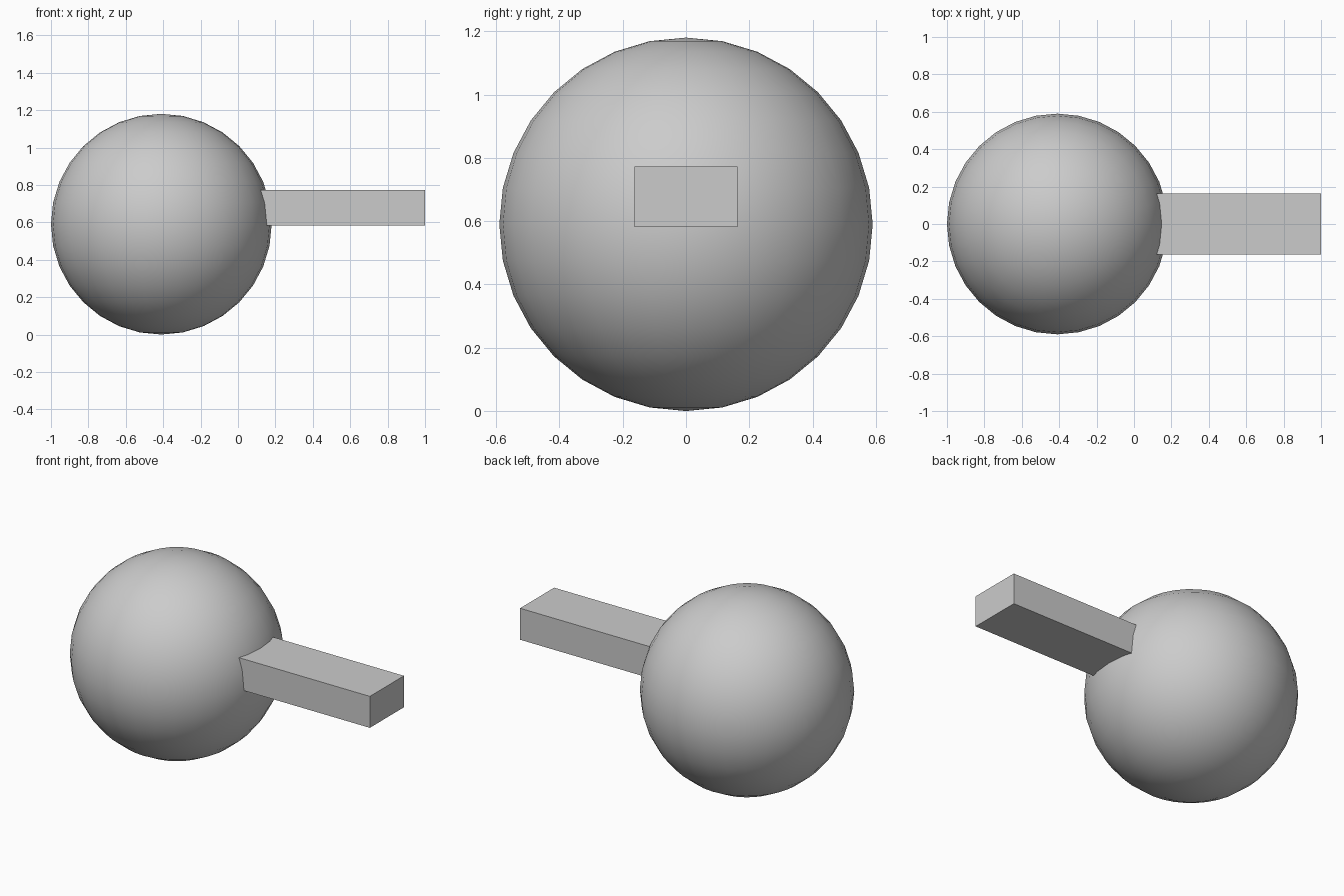
import bpy

if "Cube" in bpy.data.objects:
    bpy.data.objects.remove(bpy.data.objects["Cube"])

R = 0.59

# Round body: 32 x 16 sphere, smooth shaded
bpy.ops.mesh.primitive_uv_sphere_add(segments=32, ring_count=16, radius=R,
                                     location=(R - 1, 0, R))
body = bpy.context.object
body.name = "round_body"
bpy.ops.object.shade_smooth()

# Rectangular bar sticking out to the right, rooted inside the sphere
x0, x1 = -0.05, 1.0
z0, z1 = 0.582, 0.773
bpy.ops.mesh.primitive_cube_add(size=1, location=((x0 + x1) / 2, 0, (z0 + z1) / 2))
bar = bpy.context.object
bar.name = "side_bar"
bar.scale = (x1 - x0, 0.327, z1 - z0)
bpy.ops.object.transform_apply(location=False, rotation=False, scale=True)
